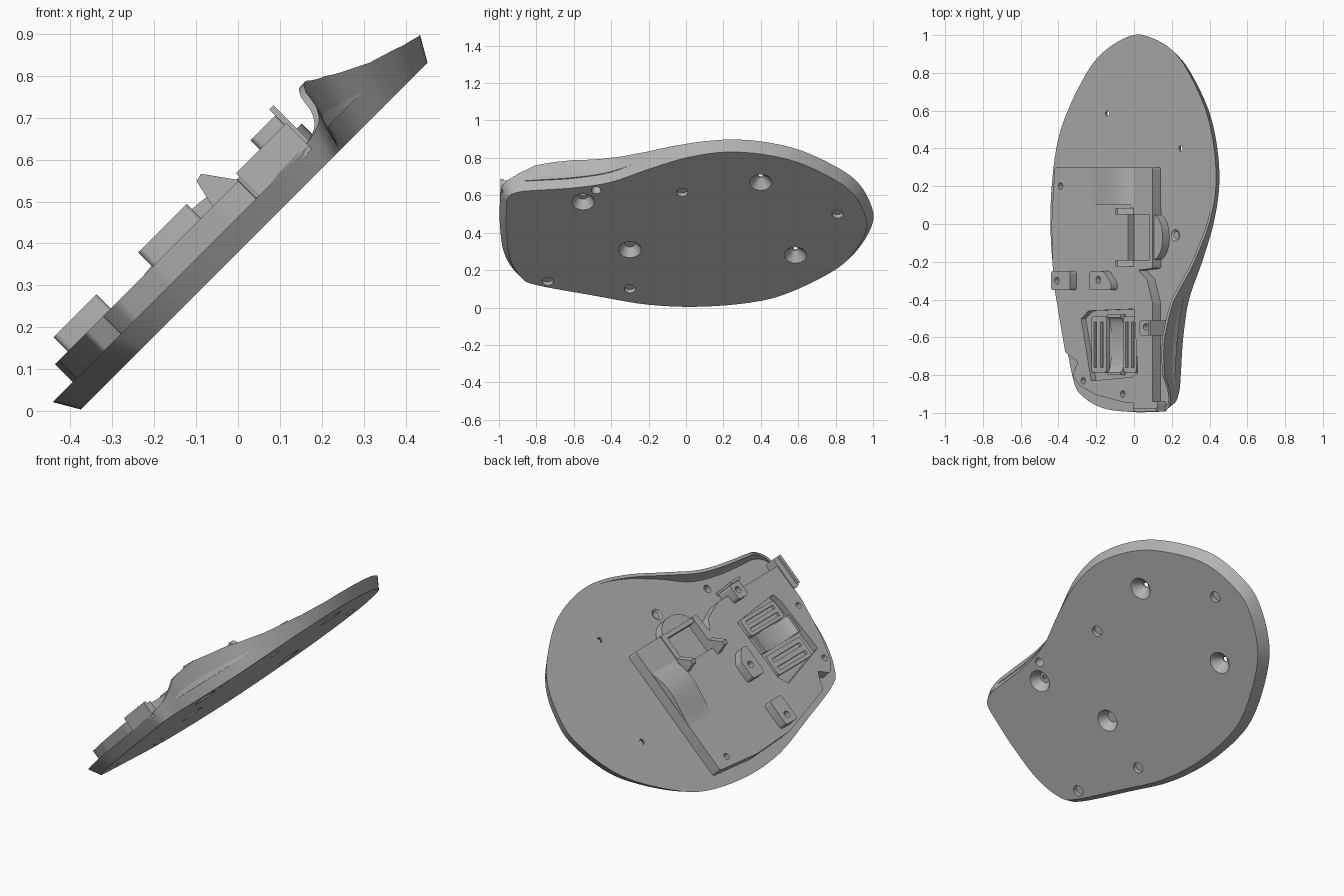
import bpy, bmesh, math
from mathutils import Matrix, Vector

if "Cube" in bpy.data.objects:
    bpy.data.objects.remove(bpy.data.objects["Cube"])

grey = bpy.data.materials.new("mid_grey_plastic")
grey.use_nodes = True
grey.diffuse_color = (0.45, 0.45, 0.45, 1)
grey.node_tree.nodes["Principled BSDF"].inputs["Base Color"].default_value = (0.45, 0.45, 0.45, 1)

TOP = 0.06      # thickness of the base plate
DECK = 0.12     # height of the raised deck
parts = []


def finish(name, bm, keep=True):
    bmesh.ops.recalc_face_normals(bm, faces=bm.faces)
    me = bpy.data.meshes.new(name)
    bm.to_mesh(me)
    bm.free()
    ob = bpy.data.objects.new(name, me)
    bpy.context.scene.collection.objects.link(ob)
    me.materials.append(grey)
    if keep:
        parts.append(ob)
    return ob


def smooth_loop(pts, steps):
    """Closed Catmull-Rom curve through the points."""
    out, n = [], len(pts)
    for i in range(n):
        a, b, c, d = (Vector(pts[(i + k) % n]) for k in (-1, 0, 1, 2))
        for s in range(steps):
            t = s / steps
            out.append(0.5 * (2 * b + (c - a) * t + (2 * a - 5 * b + 4 * c - d) * t ** 2
                              + (3 * b - a - 3 * c + d) * t ** 3))
    return out


def prism(name, pts, lo, hi, axis="z", keep=True, bevel=0.0):
    """Extrude a flat profile along z, or an x-z profile along y, or a y-z profile along x."""
    place = {"z": lambda p, h: (p[0], p[1], h),
             "y": lambda p, h: (p[0], h, p[1]),
             "x": lambda p, h: (h, p[0], p[1])}[axis]
    bm = bmesh.new()
    a = [bm.verts.new(place(p, lo)) for p in pts]
    b = [bm.verts.new(place(p, hi)) for p in pts]
    bm.faces.new(a)
    bm.faces.new(b)
    sides = []
    for i in range(len(a)):
        j = (i + 1) % len(a)
        bm.faces.new((a[i], a[j], b[j], b[i]))
        sides.append(bm.edges.get((a[i], b[i])))
    if bevel:
        bmesh.ops.bevel(bm, geom=sides, offset=bevel, segments=4, profile=0.5, affect="EDGES")
    return finish(name, bm, keep)


def box(name, x0, x1, y0, y1, z0, z1, keep=True, bevel=0.0):
    return prism(name, [(x0, y0), (x1, y0), (x1, y1), (x0, y1)], z0, z1, "z", keep, bevel)


def cone(x, y, z0, z1, r0, r1):
    bm = bmesh.new()
    bmesh.ops.create_cone(bm, cap_ends=True, segments=24, radius1=r0, radius2=r1, depth=z1 - z0,
                          matrix=Matrix.Translation((x, y, (z0 + z1) / 2)))
    return finish("cutter", bm, False)


def cut(ob, cutters):
    for c in cutters:
        m = ob.modifiers.new("cut", "BOOLEAN")
        m.object, m.operation, m.solver = c, "DIFFERENCE", "EXACT"
    bpy.context.view_layer.update()
    me = bpy.data.meshes.new_from_object(ob.evaluated_get(bpy.context.evaluated_depsgraph_get()))
    ob.modifiers.clear()
    ob.data = me
    for c in cutters:
        bpy.data.objects.remove(c)


# Base plate: flared edge, rising into a thin wall on the thumb side
outline = [(.3, -.95), (.338, -.89), (.35, -.8), (.369, -.6), (.412, -.4), (.51, -.2), (.595, 0),
           (.638, .2), (.624, .4), (.56, .6), (.426, .8), (.3125, .9), (.171, .955), (.058, .965),
           (-.098, .91), (-.239, .81), (-.395, .6), (-.486, .4), (-.529, .1), (-.515, -.2),
           (-.444, -.5), (-.366, -.8), (-.31, -.88), (-.168, -.94), (.03, -.96), (.2, -.96)]
heights = [(-.97, TOP), (-.9, .095), (-.8, .155), (-.7, .172), (-.6, .175), (-.4, .15),
           (-.2, .098), (0, .07), (.15, TOP)]


def wall_height(x, y):
    if x < .2 or y <= heights[0][0] or y >= heights[-1][0]:
        return TOP
    for (ya, ha), (yb, hb) in zip(heights, heights[1:]):
        if y <= yb:
            t = (y - ya) / (yb - ya)
            return ha + (hb - ha) * t


foot = smooth_loop(outline, 5)
n = len(foot)
bm = bmesh.new()
rings = [[], [], [], []]
for i, p in enumerate(foot):
    d = (foot[(i + 1) % n] - foot[i - 1]).normalized()
    out = Vector((d.y, -d.x))
    h = wall_height(p.x, p.y)
    rim, inner = p + out * 0.035, p + out * 0.018
    for ring, q, z in zip(rings, (p, rim, inner, inner), (0, h, h, TOP)):
        ring.append(bm.verts.new((q.x, q.y, z)))
for r0, r1 in zip(rings, rings[1:]):
    for i in range(n):
        j = (i + 1) % n
        bm.faces.new((r0[i], r0[j], r1[j], r1[i]))
bm.faces.new(rings[0])
bm.faces.new(rings[3])
bmesh.ops.remove_doubles(bm, verts=bm.verts, dist=0.0005)
base = finish("base_plate", bm)

# Screw holes and foot recesses in the base plate
tools = []
for x, y, r in ((.263, -.55, .03), (-.098, -.3, .03), (.41, .4, .014), (-.14, .585, .014)):
    tools.append(cone(x, y, -.002, .05, .062, r))
    tools.append(cone(x, y, .03, .08, .014, .014))
for x, y in ((.334, -.02), (.171, .81), (-.395, -.3), (-.338, -.74)):
    tools.append(cone(x, y, -.01, .025, .03, .03))
tools.append(cone(.35, -.48, -.01, .2, .026, .012))
tools.append(cone(.37, -.06, .052, .07, .02, .045))
cut(base, tools)

# Raised deck
deck_line = [(-.474, .3), (.26, .3), (.26, -.235), (.15, -.245), (.215, -.29), (.26, -.42),
             (.26, -.95), (.05, -.945), (-.163, -.905), (-.29, -.855), (-.34, -.8), (-.3, -.73),
             (-.395, -.68), (-.485, -.3), (-.498, 0)]
deck = prism("raised_deck", deck_line, TOP - .01, DECK, bevel=.012)
tools = [prism("cutter", [(-.276, -.5), (-.22, -.46), (.12, -.45), (.148, -.79), (.1, -.81),
                          (-.2, -.83)], .085, .2, keep=False),
         box("cutter", .075, .235, -.19, .05, .075, .2, False)]
for x, y in ((-.43, .2), (-.26, -.83), (.035, -.9)):
    tools.append(cone(x, y, .085, .2, .017, .017))
cut(deck, tools)

# Sensor recess: slatted side plates around a curved channel
for x0, x1 in ((-.215, -.1), (.025, .125)):
    plate = box("recess_plate", x0, x1, -.785, -.49, .08, .105, bevel=.015)
    slots = [box("cutter", x0 + f * (x1 - x0), x0 + f * (x1 - x0) + .02, -.76, -.52, .09, .2, False)
             for f in (.18, .6)]
    cut(plate, slots)
arc = [(-.64 + .145 * math.cos(a), .12 - .033 * math.sin(a))
       for a in (math.pi * k / 16 for k in range(17))]
prism("curved_channel", arc + [(-.8, .12), (-.8, .075), (-.48, .075), (-.48, .12)], -.08, .02, "x")

# Smooth hump at the back of the deck
hump = [(-.2, DECK)]
for k in range(1, 17):
    t = k / 16
    hump.append((-.2 + .32 * t, DECK + .03 * math.sin(math.pi * t ** 1.4)))
prism("back_hump", hump + [(.12, .1), (-.2, .1)], .1, .298, "y")

# Wheel cradle: two gussets and a rounded bulge
gusset = [(.03, .1), (.05, .19), (.07, .195), (.12, .125), (.262, .125), (.262, TOP), (.03, TOP)]
for y in (-.225, .05):
    prism("wheel_gusset", gusset, y, y + .035, "y")
bulge = [(.25 + .075 * math.sin(a), -.07 + .12 * math.cos(a))
         for a in (math.pi * k / 14 for k in range(15))]
prism("wheel_bulge", bulge, TOP - .01, DECK - .01)

# Screw posts
posts = [("side_post", [(-.455, -.35), (-.31, -.35), (-.31, -.25), (-.455, -.25)], -.41, -.3),
         ("middle_post", [(-.169, -.25), (-.169, -.35), (-.005, -.35), (-.005, -.31), (-.06, -.25)],
          -.1, -.295),
         ("thumb_post", [(.21, -.59), (.296, -.59), (.296, -.51), (.21, -.51)], .255, -.545)]
for name, line, x, y in posts:
    post = prism(name, line, .07, .168, bevel=.015)
    cut(post, [cone(x, y, .11, .2, .018, .018)])

# Thumb plate and front lip
box("thumb_plate", .294, .308, -.59, -.51, TOP - .01, .188)
box("front_lip", .12, .3, -.985, -.94, TOP - .01, .125, bevel=.008)
box("front_lip_ridge", .13, .3, -.992, -.975, TOP, .137)

# Shade smoothly and lay the whole assembly on its 45 degree slope
slope = Matrix.Translation((0, 0, .379)) @ Matrix.Rotation(-math.pi / 4, 4, "Y")
bpy.ops.object.select_all(action="DESELECT")
for ob in parts:
    ob.data.transform(slope)
    ob.select_set(True)
bpy.context.view_layer.objects.active = base
bpy.ops.object.shade_smooth_by_angle(angle=math.radians(30))
